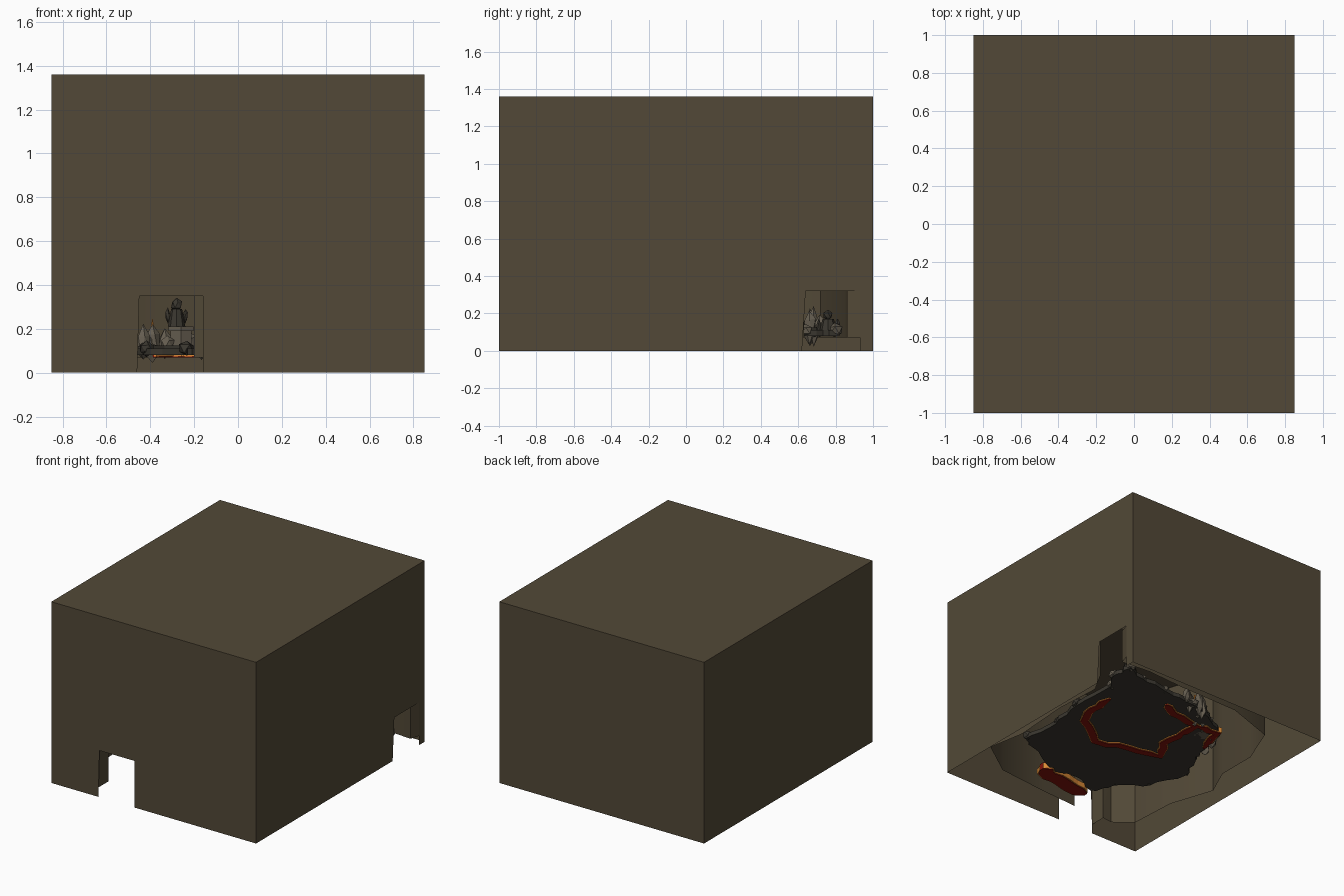
import bpy, bmesh, math, random
from mathutils import Vector

random.seed(4)
cube = bpy.data.objects.get("Cube")
if cube:
    bpy.data.objects.remove(cube, do_unlink=True)


def material(name, colour):
    m = bpy.data.materials.new(name)
    m.use_nodes = True
    m.diffuse_color = (*colour, 1)
    bsdf = m.node_tree.nodes["Principled BSDF"]
    bsdf.inputs["Base Color"].default_value = (*colour, 1)
    bsdf.inputs["Roughness"].default_value = 0.9
    return m


EARTH = material("earth brown", (0.085, 0.066, 0.038))
STONE = material("pale stone", (0.13, 0.11, 0.08))
BASALT = material("dark basalt", (0.042, 0.037, 0.028))
LAVA = material("lava red", (0.22, 0.006, 0.003))
GLOW = material("glowing orange", (0.75, 0.27, 0.04))
PALE = material("pale candle", (0.5, 0.45, 0.36))


def finish(bm, name, mat, smooth=False):
    mesh = bpy.data.meshes.new(name)
    bm.to_mesh(mesh)
    bm.free()
    mesh.materials.append(mat)
    obj = bpy.data.objects.new(name, mesh)
    bpy.context.collection.objects.link(obj)
    if smooth:
        bpy.ops.object.select_all(action='DESELECT')
        obj.select_set(True)
        bpy.context.view_layer.objects.active = obj
        bpy.ops.object.shade_smooth_by_angle(angle=math.radians(40))
    return obj


def face(bm, points):
    return bm.faces.new([bm.verts.new(p) for p in points])


def slab(name, outline, z0, z1, mat):
    """Solid plate from a flat outline."""
    bm = bmesh.new()
    f = face(bm, [(x, y, z0) for x, y in outline])
    top = bmesh.ops.extrude_face_region(bm, geom=[f])["geom"]
    bmesh.ops.translate(bm, vec=(0, 0, z1 - z0),
                        verts=[v for v in top if isinstance(v, bmesh.types.BMVert)])
    bmesh.ops.recalc_face_normals(bm, faces=bm.faces)
    return finish(bm, name, mat)


def jagged(points, steps, amount, closed=True):
    """Break straight runs into rough ones."""
    out = []
    ends = points[1:] + points[:1] if closed else points[1:]
    for a, b in zip(points, ends):
        a, b = Vector(a), Vector(b)
        for i in range(steps):
            wobble = Vector((random.uniform(-1, 1), random.uniform(-1, 1))) * amount
            out.append(a.lerp(b, i / steps) + (wobble if i else Vector((0, 0))))
    if not closed:
        out.append(Vector(points[-1]))
    return out


def ribbon(path, width):
    """Outline of a band with rough width around a path."""
    left, right = [], []
    for i, p in enumerate(path):
        d = (path[min(i + 1, len(path) - 1)] - path[max(i - 1, 0)]).normalized()
        n = Vector((-d.y, d.x)) * width * (0.3 if i in (0, len(path) - 1) else 1)
        left.append(p + n)
        right.append(p - n)
    return left + right[::-1]


# Outer block: open underneath, with a doorway in the front and the left wall
X, Y, H = 0.85, 1.0, 1.36
bm = bmesh.new()
face(bm, [(-X, -Y, H), (X, -Y, H), (X, Y, H), (-X, Y, H)])
face(bm, [(X, Y, 0), (-X, Y, 0), (-X, Y, H), (X, Y, H)])
face(bm, [(-X, Y, 0), (-X, -Y, 0), (-X, -Y, H), (-X, Y, H)])
face(bm, [(-X, -Y, 0), (-0.46, -Y, 0), (-0.45, -Y, 0.35), (-0.16, -Y, 0.35),
          (-0.16, -Y, 0), (X, -Y, 0), (X, -Y, H), (-X, -Y, H)])
face(bm, [(X, -Y, 0), (X, 0.62, 0), (X, 0.64, 0.32), (X, 0.93, 0.32),
          (X, 0.93, 0), (X, Y, 0), (X, Y, H), (X, -Y, H)])
bmesh.ops.remove_doubles(bm, verts=bm.verts, dist=0.0001)
finish(bm, "outer_block", EARTH)

# Cavern lining: two low wall runs between the doorways, closed above them
west = [(-0.46, -0.88), (-0.54, -0.89), (-0.67, -0.79), (-0.69, -0.43), (-0.8, -0.1),
        (-0.7, 0.12), (-0.7, 0.42), (-0.58, 0.72), (-0.2, 0.85), (0.3, 0.86),
        (0.6, 0.88), (0.83, 0.86)]
east = [(0.83, 0.63), (0.73, 0.45), (0.75, 0.1), (0.72, -0.35), (0.77, -0.63),
        (0.5, -0.82), (0.1, -0.86), (-0.2, -0.88)]
bm = bmesh.new()


def wall(run, z0, z1, closed=False):
    for a, b in zip(run, run[1:] + (run[:1] if closed else [])):
        face(bm, [(*a, z0), (*b, z0), (*b, z1), (*a, z1)])


wall(west, 0.07, 0.35)
wall(east, 0.07, 0.35)
wall(west + east, 0.35, 1.0, True)
face(bm, [(x, y, 1.0) for x, y in west + east])
bmesh.ops.remove_doubles(bm, verts=bm.verts, dist=0.0001)
finish(bm, "cavern_lining", EARTH, True)

# Door jambs joining lining and block
for name, a, b, top in [("front_jamb", (-0.46, -0.88), (-0.46, -1), 0.35),
                        ("side_jamb", (0.83, 0.86), (0.85, 0.93), 0.32)]:
    bm = bmesh.new()
    face(bm, [(*a, 0.07), (*b, 0.07), (*b, top), (*a, top)])
    finish(bm, name, EARTH)

# Rough cave floor
floor = [(0.56, -0.45), (0.65, -0.4), (0.62, -0.1), (0.67, 0.17), (0.66, 0.54),
         (0.74, 0.66), (0.72, 0.82), (0.56, 0.76), (0.33, 0.73), (0.04, 0.71),
         (-0.2, 0.6), (-0.36, 0.5), (-0.4, 0.28), (-0.45, 0.13), (-0.53, -0.08),
         (-0.43, -0.34), (-0.24, -0.5), (-0.16, -0.66), (0.0, -0.58), (0.21, -0.62)]
slab("cave_floor", jagged(floor, 4, 0.018), 0.08, 0.11, BASALT)
for i, (x, y, r) in enumerate([(0.35, -0.3, 0.2), (0.3, 0.3, 0.17), (-0.2, -0.25, 0.19),
                               (0.52, 0.62, 0.1)]):
    ring = [(x + r * math.cos(a) * random.uniform(0.8, 1.15),
             y + r * math.sin(a) * random.uniform(0.8, 1.15))
            for a in (math.tau * k / 13 for k in range(13))]
    slab(f"raised_floor_{i}", [Vector(p) for p in ring], 0.1, 0.125, BASALT)

# Lava streams with glowing banks
streams = [
    ([(0.56, 0.41), (0.56, 0.22), (0.5, 0.06), (0.26, -0.11), (0.01, -0.03),
      (-0.22, 0.02), (-0.12, 0.17), (-0.14, 0.36)], 0.026),
    ([(0.21, 0.6), (0.08, 0.53), (-0.14, 0.5), (-0.12, 0.32)], 0.026),
    ([(-0.14, 0.5), (-0.32, 0.52), (-0.38, 0.3)], 0.024),
    ([(0.3, -0.64), (0.2, -0.68), (0.02, -0.7), (-0.16, -0.71)], 0.055)]
for i, (path, width) in enumerate(streams):
    rough = jagged(path, 3, 0.014, closed=False)
    slab(f"lava_bank_{i}", ribbon(rough, width + 0.008), 0.074, 0.114, GLOW)
    slab(f"lava_stream_{i}", ribbon(rough, width), 0.07, 0.118, LAVA)


def rock(name, pos, size, mat):
    bm = bmesh.new()
    bmesh.ops.create_icosphere(bm, subdivisions=1, radius=1)
    for v in bm.verts:
        v.co *= random.uniform(0.75, 1.15)
        v.co = Vector(pos) + Vector([c * s for c, s in zip(v.co, size)])
    finish(bm, name, mat)


def post(name, pos, r0, r1, height, mat, sides=8):
    bm = bmesh.new()
    bmesh.ops.create_cone(bm, cap_ends=True, segments=sides, radius1=r0, radius2=r1, depth=height)
    bmesh.ops.translate(bm, vec=(pos[0], pos[1], pos[2] + height / 2), verts=bm.verts)
    finish(bm, name, mat)


# Boulders along the floor edge
for i in range(len(floor)):
    x, y = floor[i]
    s = random.uniform(0.025, 0.045)
    rock(f"edge_rock_{i}", (x * 0.97, y * 0.97, 0.11), (s, s, s * 0.9),
         STONE if y > 0.2 or y < -0.5 else BASALT)
for i in range(14):
    t = i / 13
    x, y = 0.1 - 0.55 * t, 0.72 - 0.45 * t
    rock(f"back_rock_{i}", (x + random.uniform(-0.05, 0.03), y + random.uniform(-0.03, 0.06), 0.13),
         (0.035, 0.035, random.uniform(0.04, 0.1)), STONE)

# Pedestal with a stone figure
post("pedestal", (-0.26, 0.42, 0.08), 0.055, 0.055, 0.11, STONE, 6)
post("pedestal_cap", (-0.26, 0.42, 0.19), 0.065, 0.065, 0.02, STONE, 6)
post("figure_body", (-0.28, 0.42, 0.21), 0.04, 0.025, 0.08, BASALT)
rock("figure_head", (-0.28, 0.42, 0.31), (0.025, 0.025, 0.03), BASALT)
for side in (-1, 1):
    rock(f"figure_arm_{side}", (-0.28 + side * 0.04, 0.42, 0.26), (0.013, 0.013, 0.035), BASALT)

# Candle and glowing flames near the back
post("candle", (-0.39, 0.38, 0.1), 0.025, 0.025, 0.09, PALE)
post("candle_flame", (-0.39, 0.38, 0.19), 0.012, 0.0, 0.06, GLOW, 6)
for i, x in enumerate((0.0, -0.06)):
    post(f"back_flame_{i}", (x, 0.66, 0.1), 0.018, 0.008, 0.1, GLOW, 6)

# Guardian stones by the side doorway
post("guardian_body", (0.68, 0.76, 0.1), 0.05, 0.03, 0.07, BASALT)
rock("guardian_head", (0.68, 0.76, 0.19), (0.028, 0.028, 0.03), BASALT)
for side in (-1, 1):
    rock(f"guardian_arm_{side}", (0.68, 0.76 + side * 0.05, 0.13), (0.015, 0.015, 0.04), BASALT)
